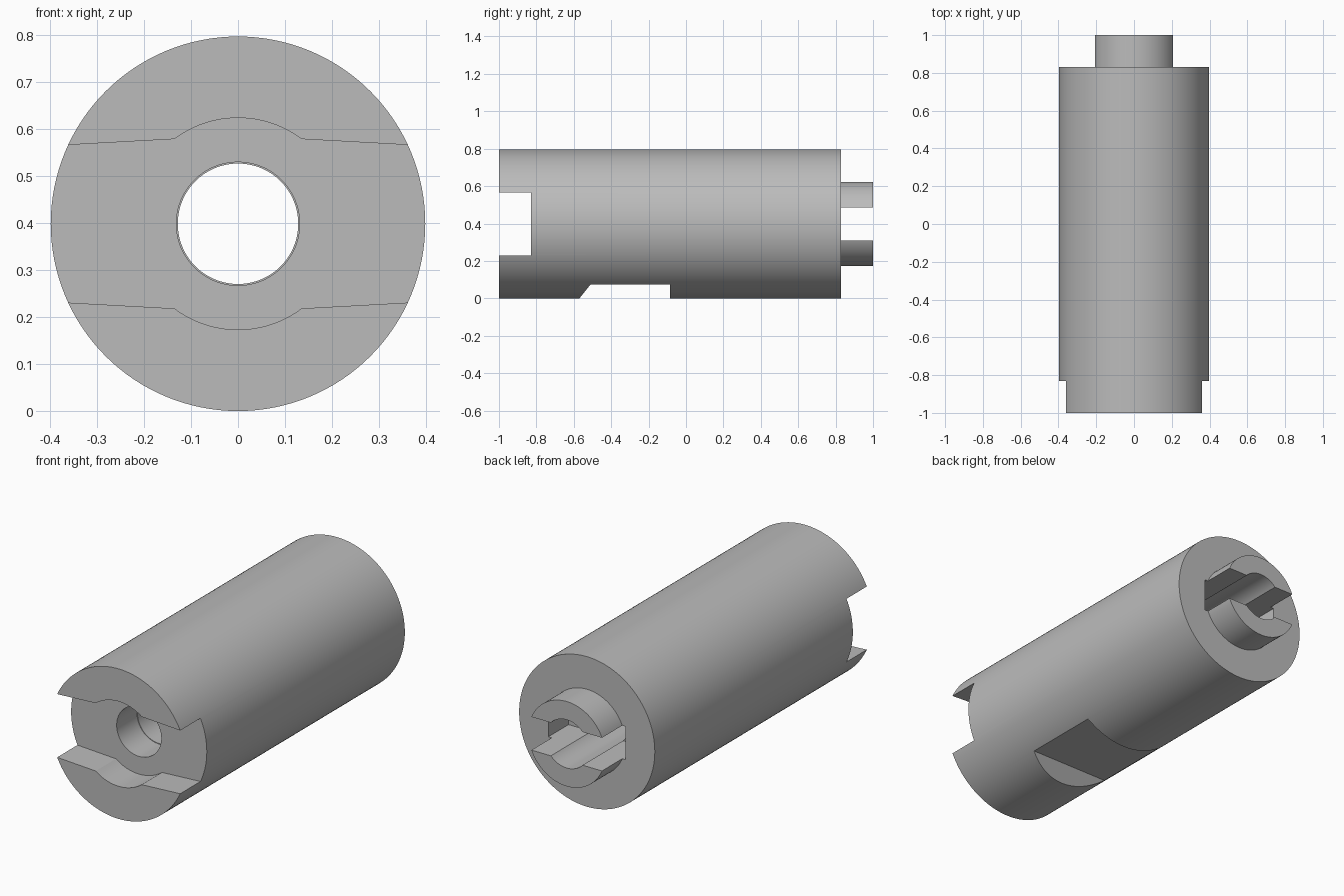
import bpy, bmesh, math

cube = bpy.data.objects.get("Cube")
if cube:
    bpy.data.objects.remove(cube, do_unlink=True)

R = 0.398           # body radius, also the height of the axis
SEGMENTS = 128

grey = bpy.data.materials.new("plain_grey")
grey.use_nodes = True
grey.diffuse_color = (0.5, 0.5, 0.5, 1)
grey.node_tree.nodes["Principled BSDF"].inputs["Base Color"].default_value = (0.5, 0.5, 0.5, 1)


def add_object(name, bm):
    bmesh.ops.recalc_face_normals(bm, faces=bm.faces)
    mesh = bpy.data.meshes.new(name)
    bm.to_mesh(mesh)
    bm.free()
    mesh.materials.append(grey)
    obj = bpy.data.objects.new(name, mesh)
    bpy.context.collection.objects.link(obj)
    return obj


def lathe(name, profile):
    """Turn a closed (radius, y) profile about the long axis."""
    bm = bmesh.new()
    rings = []
    for i in range(SEGMENTS):
        a = 2 * math.pi * i / SEGMENTS
        rings.append([bm.verts.new((r * math.cos(a), y, R + r * math.sin(a))) for r, y in profile])
    n = len(profile)
    for i, ring in enumerate(rings):
        nxt = rings[(i + 1) % SEGMENTS]
        for j in range(n):
            k = (j + 1) % n
            bm.faces.new((ring[j], ring[k], nxt[k], nxt[j]))
    return add_object(name, bm)


def prism(name, points, offset):
    """Extrude a flat outline of 3D points along an offset."""
    bm = bmesh.new()
    face = bm.faces.new([bm.verts.new(p) for p in points])
    out = bmesh.ops.extrude_face_region(bm, geom=[face])
    bmesh.ops.translate(bm, vec=offset, verts=[v for v in out["geom"] if isinstance(v, bmesh.types.BMVert)])
    return add_object(name, bm)


def cut(target, cutter):
    cutter.hide_render = True
    mod = target.modifiers.new(cutter.name, 'BOOLEAN')
    mod.operation = 'DIFFERENCE'
    mod.solver = 'EXACT'
    mod.object = cutter
    bpy.context.view_layer.objects.active = target
    bpy.ops.object.modifier_apply(modifier=mod.name)
    bpy.data.objects.remove(cutter, do_unlink=True)


# Turned body with rear boss and stepped through bore
body = lathe("coupling_body", [
    (0.131, -1), (R, -1), (R, 0.83), (0.225, 0.83),
    (0.225, 1), (0.128, 1), (0.128, -0.66), (0.131, -0.66)])

# Front cross slot: slightly tapered arms with a round widening in the middle
start = math.atan2(0.18, 0.135)
steps = 24
upper = [(0.5, 0.16)]
for i in range(steps + 1):
    a = start + (math.pi - 2 * start) * i / steps
    upper.append((0.225 * math.cos(a), 0.225 * math.sin(a)))
upper.append((-0.5, 0.16))
outline = upper + [(-x, -z) for x, z in upper]
cut(body, prism("front_slot", [(x, -1.1, R + z) for x, z in outline], (0, 0.27, 0)))

# Rear slot splitting the boss into two jaws and sinking into the body
h = 0.088
w = 0.227
cut(body, prism("rear_slot", [(-w, 0.66, R - h), (w, 0.66, R - h), (w, 0.66, R + h), (-w, 0.66, R + h)],
                (0, 0.5, 0)))

# Flat notch under the body with one sloped end
cut(body, prism("underside_notch", [(-0.5, y, z) for y, z in
                ((-0.65, -0.1), (-0.51, 0.075), (-0.085, 0.075), (-0.085, -0.1))], (1, 0, 0)))

bpy.ops.object.select_all(action='DESELECT')
body.select_set(True)
bpy.context.view_layer.objects.active = body
bpy.ops.object.shade_smooth_by_angle(angle=math.radians(20))
